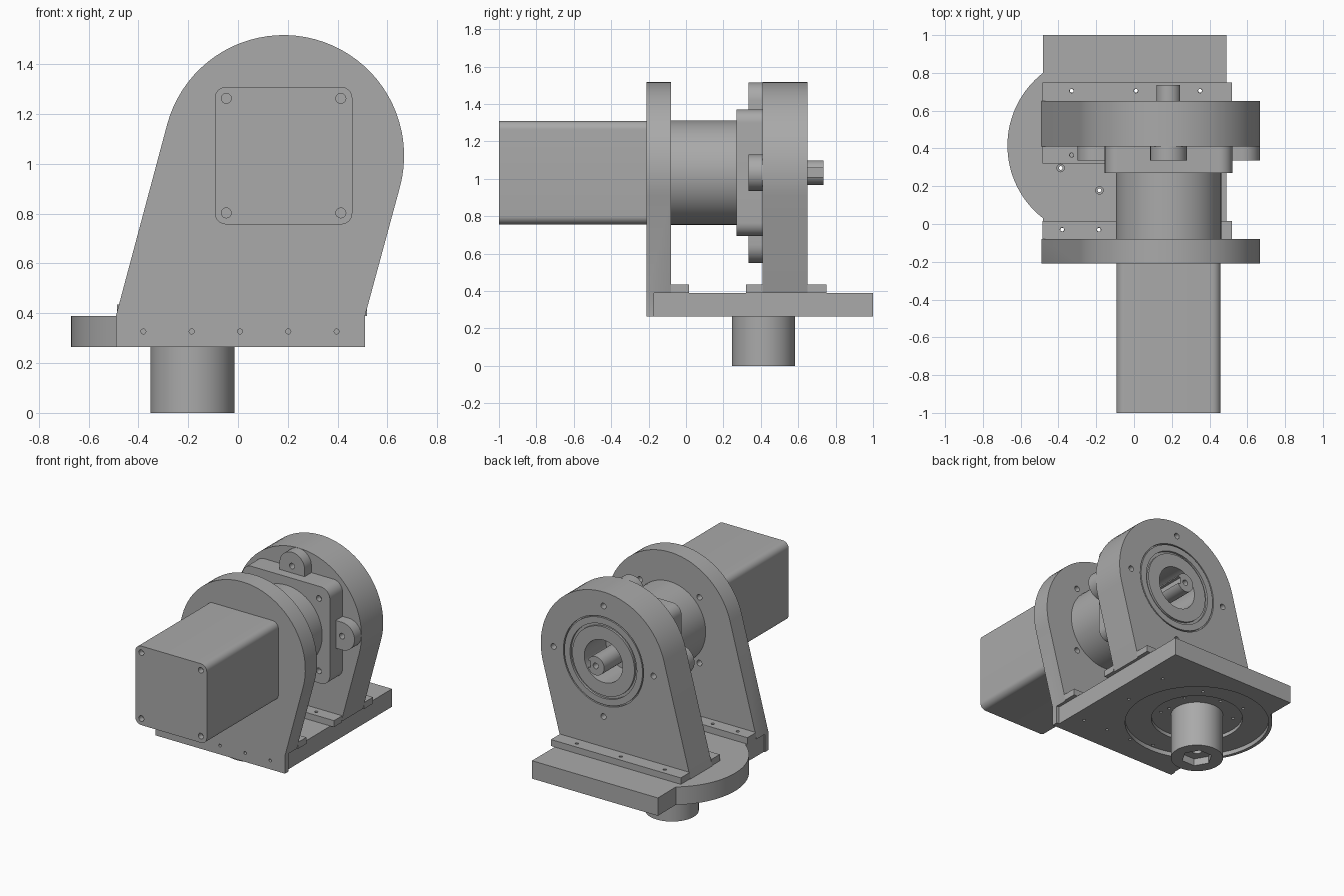
import bpy, bmesh, math
from math import cos, sin, tau

old = bpy.data.objects.get("Cube")
if old:
    bpy.data.objects.remove(old, do_unlink=True)

GREY = (0.40, 0.40, 0.40, 1)
metal = bpy.data.materials.new("machined grey")
metal.use_nodes = True
metal.diffuse_color = GREY
metal.node_tree.nodes["Principled BSDF"].inputs["Base Color"].default_value = GREY

CX, CZ = 0.183, 1.033      # horizontal drive axis
TX, TY = -0.183, 0.415     # vertical turntable axis
R = 0.484                  # radius of the rounded plate tops
BASE_LOW, BASE_TOP = 0.265, 0.39


def circle(u, v, r, n=64, start=0.0):
    return [(u + r * cos(start + tau * i / n), v + r * sin(start + tau * i / n)) for i in range(n)]


def arc(u, v, r, a0, a1, n):
    return [(u + r * cos(a0 + (a1 - a0) * i / n), v + r * sin(a0 + (a1 - a0) * i / n)) for i in range(n + 1)]


def rect(u0, u1, v0, v1):
    return [(u0, v0), (u1, v0), (u1, v1), (u0, v1)]


def rounded(u, v, half, r):
    pts = []
    for k, (su, sv) in enumerate([(1, 1), (-1, 1), (-1, -1), (1, -1)]):
        a = k * tau / 4
        pts += arc(u + su * (half - r), v + sv * (half - r), r, a, a + tau / 4, 8)
    return pts


def add_prism(bm, pts, axis, a, b):
    """Extrude a 2D outline along y (outline in xz) or z (outline in xy)."""
    def place(p, d):
        return (p[0], d, p[1]) if axis == "y" else (p[0], p[1], d)
    face = bm.faces.new([bm.verts.new(place(p, a)) for p in pts])
    out = bmesh.ops.extrude_face_region(bm, geom=[face])
    shift = (0, b - a, 0) if axis == "y" else (0, 0, b - a)
    bmesh.ops.translate(bm, vec=shift, verts=[g for g in out["geom"] if isinstance(g, bmesh.types.BMVert)])


def part(name, *prisms, cuts=()):
    """Make an object from prisms, then cut others out of it one by one."""
    bm = bmesh.new()
    for p in prisms:
        add_prism(bm, *p)
    bmesh.ops.recalc_face_normals(bm, faces=bm.faces)
    mesh = bpy.data.meshes.new(name)
    bm.to_mesh(mesh)
    bm.free()
    mesh.materials.append(metal)
    obj = bpy.data.objects.new(name, mesh)
    bpy.context.collection.objects.link(obj)
    for group in cuts:
        cutter = part(name + "_cutter", *group)
        cutter.hide_render = True
        mod = obj.modifiers.new("cut", "BOOLEAN")
        mod.operation, mod.solver, mod.object = "DIFFERENCE", "EXACT", cutter
        bpy.context.view_layer.objects.active = obj
        bpy.ops.object.modifier_apply(modifier=mod.name)
        bpy.data.objects.remove(cutter, do_unlink=True)
    bpy.ops.object.select_all(action="DESELECT")
    obj.select_set(True)
    bpy.context.view_layer.objects.active = obj
    bpy.ops.object.shade_smooth_by_angle(angle=math.radians(30))
    return obj


def holes(points, r, axis, a, b):
    return [(circle(u, v, r, 16), axis, a, b) for u, v in points]


def plate_outline(low):
    """Round top joined by tangent lines to a straight foot."""
    def tangent(x, side):
        dx, dz = x - CX, BASE_TOP - CZ
        return math.atan2(dz, dx) + side * math.acos(R / math.hypot(dx, dz))
    top = arc(CX, CZ, R, tangent(0.51, 1), tangent(-0.49, -1) + tau, 40)
    foot = [(-0.49, BASE_TOP)]
    if low < BASE_TOP:
        foot += [(-0.49, low), (0.51, low)]
    return top + foot + [(0.51, BASE_TOP)]


corners = [(CX + sx * 0.23, CZ + sz * 0.23) for sx in (-1, 1) for sz in (-1, 1)]
compass = [(CX + 0.386 * cos(k * tau / 4), CZ + 0.386 * sin(k * tau / 4)) for k in range(4)]
five = [-0.38 + 0.194 * i for i in range(5)]
three = [-0.33, 0.01, 0.35]
foot_screws = [(x, -0.03) for x in five] + [(x, y) for x in three for y in (0.365, 0.705)]
turn_screws = circle(TX, TY, 0.237, 6, tau / 12)

# Base slab with a round turntable bulge and stepped recess underneath
half = math.acos(0.3 / 0.49)
outline = [(0.49, -0.17), (0.49, 1.0), (-0.483, 1.0)]
outline += arc(TX, TY, 0.487, math.pi - half, math.pi + half, 32) + [(-0.483, -0.17)]
part("base_slab", (outline, "z", BASE_LOW, BASE_TOP), cuts=[
    [(circle(TX, TY, 0.465), "z", 0.2, BASE_LOW + 0.03)],
    [(circle(TX, TY, 0.295), "z", 0.2, BASE_LOW + 0.055)],
    holes(foot_screws, 0.010, "z", 0.2, 0.5),
    holes(turn_screws, 0.010, "z", 0.2, 0.5),
    holes(turn_screws, 0.020, "z", BASE_TOP - 0.02, 0.5)])

# Turntable hub with hexagonal socket
part("turntable_hub", (circle(TX, TY, 0.169), "z", 0.0, BASE_LOW + 0.06), cuts=[
    [(circle(TX, TY, 0.10, 6), "z", -0.1, 0.05)],
    [(circle(TX, TY, 0.03, 24), "z", -0.1, 0.15)]])

# Front bearing plate, hooked over the edge of the base
part("front_plate", (plate_outline(BASE_LOW), "y", -0.21, -0.08), cuts=[
    [(rect(-0.7, 0.7, -0.17, 0.2), "z", 0.1, BASE_TOP)],
    holes(corners, 0.02, "y", -0.3, 0.1),
    holes([(x, 0.327) for x in five], 0.010, "y", -0.3, -0.18)])

# Rear bearing plate with bore, recess and mounting holes
part("rear_plate", (plate_outline(BASE_TOP), "y", 0.41, 0.65), cuts=[
    [(circle(CX, CZ, 0.31), "y", 0.635, 0.8)],
    [(circle(CX, CZ, 0.148), "y", 0.3, 0.8)],
    holes(compass, 0.02, "y", 0.3, 0.8)])

# Bearing rings set in the rear recess
for name, outer, inner in (("outer_bearing_ring", 0.302, 0.258), ("inner_bearing_ring", 0.24, 0.148)):
    part(name, (circle(CX, CZ, outer), "y", 0.63, 0.65),
         cuts=[[(circle(CX, CZ, inner), "y", 0.5, 0.8)]])

# Screwed feet of the plates
for name, y0, y1 in (("front_foot", -0.08, 0.015), ("rear_foot_inner", 0.32, 0.41), ("rear_foot_outer", 0.65, 0.75)):
    spots = [p for p in foot_screws if y0 < p[1] < y1]
    part(name, (rect(-0.485, 0.518, y0, y1), "z", BASE_TOP, 0.435),
         cuts=[holes(spots, 0.011, "z", 0.3, 0.5)])

# Motor body and gearbox
part("motor_body", (rounded(CX, CZ, 0.276, 0.045), "y", -1.0, -0.21),
     cuts=[holes(corners, 0.02, "y", -1.1, -0.96)])
part("gearbox_barrel", (circle(CX, CZ, 0.279), "y", -0.08, 0.27))
part("gearbox_flange", (rounded(CX, CZ, 0.338, 0.07), "y", 0.27, 0.41),
     cuts=[holes([(CX + (u - CX) * 1.1, CZ + (v - CZ) * 1.1) for u, v in corners], 0.02, "y", 0.2, 0.31)])

# Four rounded lugs around the flange
for name, k in (("left_lug", 0), ("top_lug", 1), ("right_lug", 2), ("bottom_lug", 3)):
    a = k * tau / 4
    lug = [(0.32, -0.097)] + arc(0.386, 0, 0.097, -tau / 4, tau / 4, 20) + [(0.32, 0.097)]
    lug = [(CX + u * cos(a) - v * sin(a), CZ + u * sin(a) + v * cos(a)) for u, v in lug]
    part(name, (lug, "y", 0.335, 0.41), cuts=[holes([compass[k]], 0.02, "y", 0.2, 0.5)])

# Output shaft with keyway and centre hole
part("output_shaft", (circle(CX, CZ, 0.065, 40), "y", 0.40, 0.735), cuts=[
    [(rect(CX + 0.04, CX + 0.1, CZ - 0.024, CZ + 0.024), "y", 0.5, 0.8)],
    [(circle(CX, CZ, 0.02, 20), "y", 0.69, 0.8)]])
